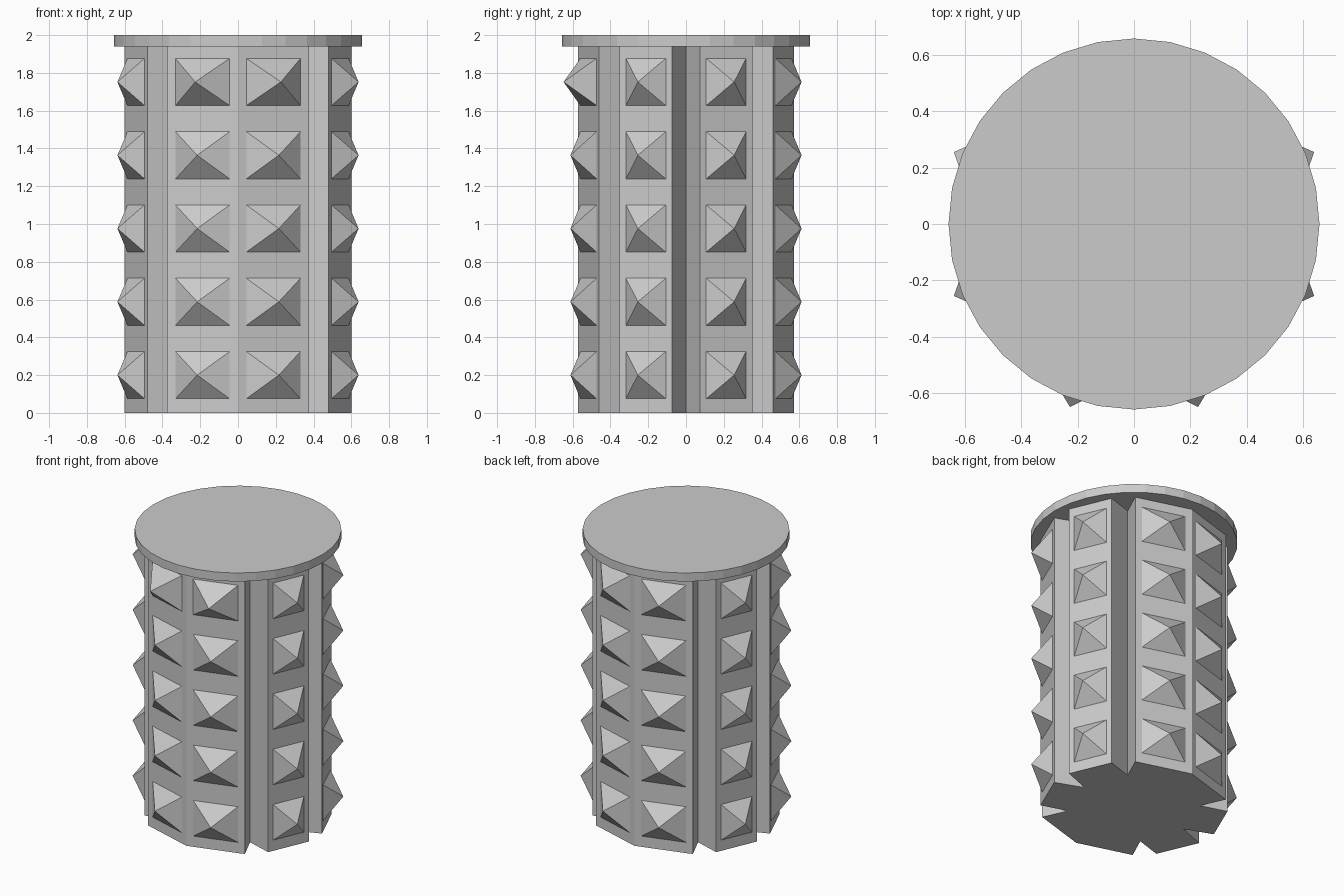
import bpy, bmesh
from mathutils import Vector

if "Cube" in bpy.data.objects:
    bpy.data.objects.remove(bpy.data.objects["Cube"])

COLUMN_TOP = 1.94


def add_object(name, bm):
    bmesh.ops.recalc_face_normals(bm, faces=bm.faces)
    mesh = bpy.data.meshes.new(name)
    bm.to_mesh(mesh)
    bm.free()
    obj = bpy.data.objects.new(name, mesh)
    bpy.context.collection.objects.link(obj)
    return obj


# Fluted column: one quadrant of the cross-section, mirrored into the others
quadrant = [(0.41, 0.0), (0.60, 0.073), (0.48, 0.352), (0.30, 0.295), (0.375, 0.46), (0.0, 0.572)]
half = quadrant + [(-x, y) for x, y in quadrant[-2::-1]]
outline = half + [(x, -y) for x, y in half[-2:0:-1]]

bm = bmesh.new()
base = bm.faces.new([bm.verts.new((x, y, 0)) for x, y in outline])
extruded = bmesh.ops.extrude_face_region(bm, geom=[base], use_keep_orig=True)
top = [g for g in extruded["geom"] if isinstance(g, bmesh.types.BMVert)]
bmesh.ops.translate(bm, verts=top, vec=(0, 0, COLUMN_TOP))
add_object("column", bm)

# Flat round cap
bpy.ops.mesh.primitive_cylinder_add(vertices=32, radius=0.657, depth=2 - COLUMN_TOP,
                                    location=(0, 0, 1 + COLUMN_TOP / 2))
bpy.context.object.name = "cap"


def add_stud(bm, a, b, width, z, height):
    """Pyramid standing on the wall between plan points a and b."""
    a, b = Vector((*a, 0)), Vector((*b, 0))
    mid = (a + b) / 2
    along = (b - a).normalized()
    normal = Vector((along.y, -along.x, 0))
    if normal.dot(mid) < 0:
        normal.negate()
    centre = mid + Vector((0, 0, z))
    corners = [bm.verts.new(centre + along * (width / 2 * s) + Vector((0, 0, 0.125 * t)))
               for s, t in ((-1, -1), (1, -1), (1, 1), (-1, 1))]
    apex = bm.verts.new(centre + normal * height)
    bm.faces.new(corners)
    for i in range(4):
        bm.faces.new((corners[i], corners[(i + 1) % 4], apex))


# Pyramid studs: five rows on each of the eight walls
bm = bmesh.new()
for row in range(5):
    z = 0.2 + row * 0.388
    for sx in (-1, 1):
        for sy in (-1, 1):
            def place(p):
                return p[0] * sx, p[1] * sy
            add_stud(bm, place(quadrant[1]), place(quadrant[2]), 0.23, z, 0.107)
            # the top front pair is taller
            tall = row == 4 and sy < 0
            add_stud(bm, place(quadrant[4]), place(quadrant[5]), 0.30, z, 0.138 if tall else 0.1)
add_object("studs", bm)
